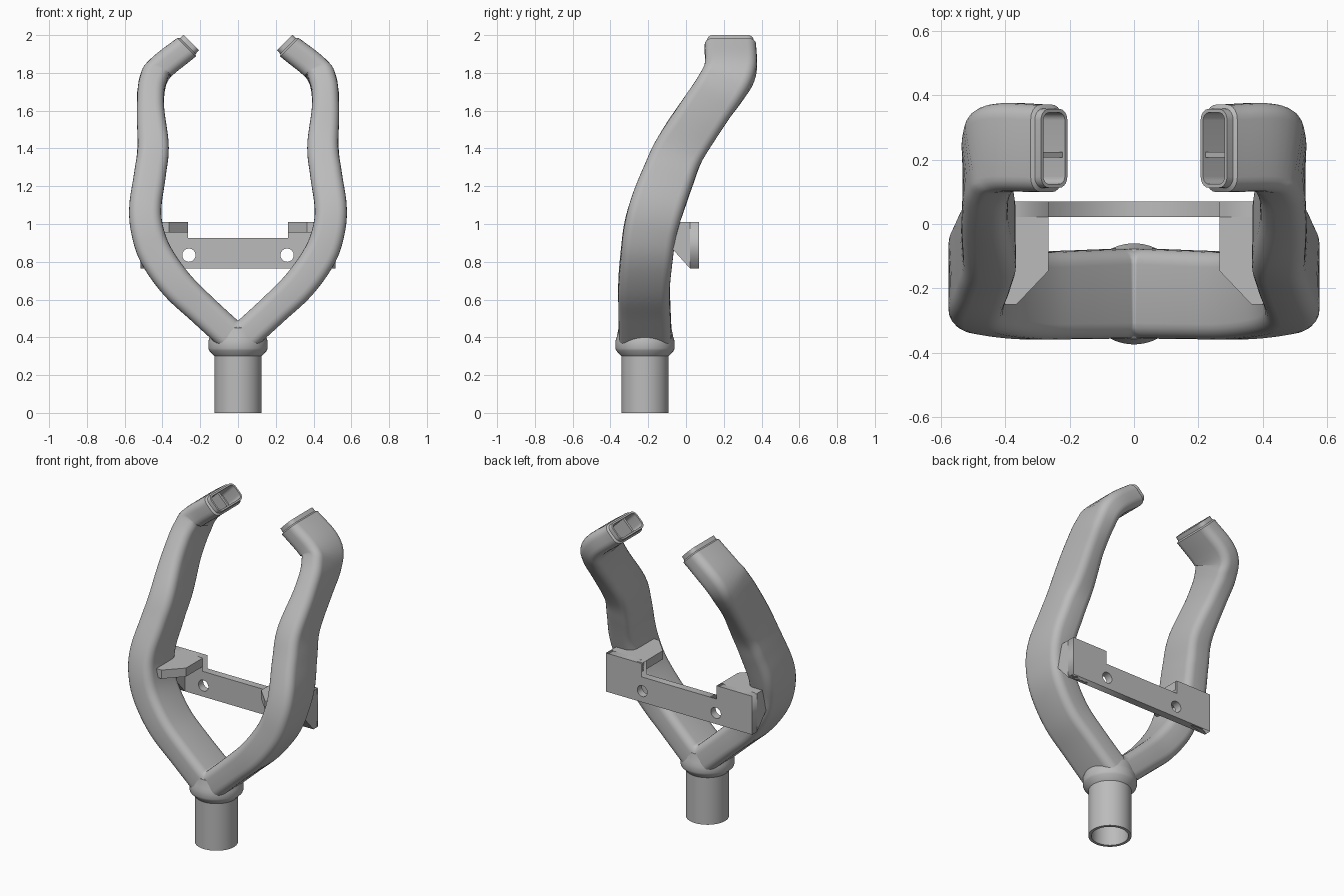
import bpy, bmesh, math
from mathutils import Vector

if "Cube" in bpy.data.objects:
    bpy.data.objects.remove(bpy.data.objects["Cube"])

grey = bpy.data.materials.new("plain grey")
grey.use_nodes = True
COLOUR = (0.5, 0.5, 0.5, 1)
grey.diffuse_color = COLOUR
grey.node_tree.nodes["Principled BSDF"].inputs["Base Color"].default_value = COLOUR


def finish(name, bm, mirror=False, smooth=None):
    bmesh.ops.recalc_face_normals(bm, faces=bm.faces)
    me = bpy.data.meshes.new(name)
    bm.to_mesh(me)
    bm.free()
    me.materials.append(grey)
    ob = bpy.data.objects.new(name, me)
    bpy.context.collection.objects.link(ob)
    if mirror:
        ob.modifiers.new("mirror", 'MIRROR')
    if smooth:
        bpy.ops.object.select_all(action='DESELECT')
        ob.select_set(True)
        bpy.context.view_layer.objects.active = ob
        bpy.ops.object.shade_smooth_by_angle(angle=math.radians(smooth))
    return ob


def ring(bm, centre, tangent, w, d, r, n=6):
    """Rounded rectangle across the tangent, w wide and d deep."""
    t = tangent.normalized()
    deep = (Vector((0, 1, 0)) - t * t.y).normalized()
    wide = t.cross(deep)
    verts = []
    for k, (sx, sy) in enumerate(((1, 1), (-1, 1), (-1, -1), (1, -1))):
        for i in range(n):
            a = math.pi / 2 * (k + i / (n - 1))
            u = sx * (w / 2 - r) + r * math.cos(a)
            v = sy * (d / 2 - r) + r * math.sin(a)
            verts.append(bm.verts.new(centre + wide * u + deep * v))
    return verts


def loft(rings):
    bm = bmesh.new()
    loops = [ring(bm, *spec) for spec in rings]
    for a, b in zip(loops, loops[1:]):
        for i in range(len(a)):
            j = (i + 1) % len(a)
            bm.faces.new((a[i], a[j], b[j], b[i]))
    bm.faces.new(loops[0])
    bm.faces.new(loops[-1])
    return bm


def prism(outline, axis, lo, hi):
    """Extrude a 2D outline from lo to hi along axis x or z."""
    def place(p, h):
        return (h, *p) if axis == "x" else (*p, h)
    bm = bmesh.new()
    a = [bm.verts.new(place(p, lo)) for p in outline]
    b = [bm.verts.new(place(p, hi)) for p in outline]
    bm.faces.new(a)
    bm.faces.new(b)
    for i in range(len(a)):
        j = (i + 1) % len(a)
        bm.faces.new((a[i], a[j], b[j], b[i]))
    return bm


# Arm: x, y, z, width, depth along the centre line
stations = [Vector(s) for s in (
    (0, -.215, .375, .167, .28), (.187, -.22, .546, .167, .275),
    (.325, -.222, .68, .176, .272), (.433, -.208, .833, .178, .275),
    (.48, -.19, .966, .172, .28), (.49, -.155, 1.09, .17, .285),
    (.468, -.095, 1.25, .168, .275), (.45, -.03, 1.4, .163, .265),
    (.462, .10, 1.6, .142, .26), (.455, .19, 1.73, .143, .265),
    (.415, .235, 1.82, .143, .275), (.272, .235, 1.936, .138, .272))]


def smooth_path(pts, steps=6):
    ext = [pts[0] * 2 - pts[1]] + pts + [pts[-1] * 2 - pts[-2]]
    out = []
    for p, q, r, s in zip(ext, ext[1:], ext[2:], ext[3:]):
        for i in range(steps):
            t = i / steps
            out.append(.5 * (2 * q + (r - p) * t + (2 * p - 5 * q + 4 * r - s) * t ** 2
                             + (3 * q - p - 3 * r + s) * t ** 3))
    return out + [pts[-1]]


path = smooth_path(stations)
rings = []
for i, s in enumerate(path):
    tangent = (path[min(i + 1, len(path) - 1)] - path[max(i - 1, 0)]).to_3d()
    rings.append((s.to_3d(), tangent, s[3], s[4], .048))
end = stations[-1].to_3d()
aim = Vector((-.7, 0, .7)).normalized()
rings[-1] = (end, aim, .138, .272, .045)
# Stepped tip and its open mouth
for off, w, d, r in ((.008, .118, .247, .035), (.034, .116, .245, .035),
                     (.034, .094, .222, .024), (-.08, .094, .222, .024)):
    rings.append((end + aim * off, aim, w, d, r))
bm = loft(rings)
bmesh.ops.bisect_plane(bm, geom=bm.verts[:] + bm.edges[:] + bm.faces[:],
                       plane_co=(0, 0, 0), plane_no=(1, 0, 0), clear_inner=True)
finish("fork_arms", bm, mirror=True, smooth=35)

# Divider in each mouth
mid = Vector((end.x, .215, end.z))
finish("mouth_dividers", loft([(mid + aim * o, aim, .1, .016, .001) for o in (-.085, .024)]),
       mirror=True)

# Hollow stem with collar
profile = ((0, .36), (.107, .36), (.107, 0), (.125, 0), (.125, .3), (.153, .33),
           (.157, .342), (.157, .38), (.15, .4), (.14, .45), (.11, .475), (0, .475))
bm = bmesh.new()
vs = [bm.verts.new((r, -.217, z)) for r, z in profile]
es = [bm.edges.new(p) for p in zip(vs, vs[1:])]
bmesh.ops.spin(bm, geom=vs + es, cent=(0, -.217, 0), axis=(0, 0, 1),
               angle=math.tau, steps=64)
bmesh.ops.remove_doubles(bm, verts=bm.verts, dist=.0005)
finish("stem", bm, smooth=30)

# Cross plate with raised ends and two round holes
curve = bpy.data.curves.new("cross_plate", 'CURVE')
curve.dimensions = '2D'
curve.fill_mode = 'BOTH'
curve.extrude = .024
half = [(.517, .764), (.517, 1.01), (.265, 1.01), (.265, .925)]
outlines = [half + [(-x, z) for x, z in reversed(half)]]
for side in (-1, 1):
    outlines.append([(side * .26 + .035 * math.cos(a), .835 + .035 * math.sin(a))
                     for a in (math.tau * i / 32 for i in range(32))])
for pts in outlines:
    sp = curve.splines.new('POLY')
    sp.points.add(len(pts) - 1)
    for p, (x, z) in zip(sp.points, pts):
        p.co = (x, z, 0, 1)
    sp.use_cyclic_u = True
plate = bpy.data.objects.new("cross_plate", curve)
plate.location.y = .046
plate.rotation_euler.x = math.pi / 2
bpy.context.collection.objects.link(plate)
bpy.ops.object.select_all(action='DESELECT')
plate.select_set(True)
bpy.context.view_layer.objects.active = plate
bpy.ops.object.convert(target='MESH')
plate = bpy.context.view_layer.objects.active
plate.data.materials.clear()
plate.data.materials.append(grey)

# Ledges reaching forward to the arms, and gussets under them
finish("ledges", prism(((.265, .06), (.265, -.145), (.365, -.25), (.43, -.25), (.43, .06)),
                       "z", .955, 1.01), mirror=True)
finish("gussets", prism(((.06, .764), (.022, .764), (-.2, 1.01), (.06, 1.01)),
                        "x", .39, .517), mirror=True)
